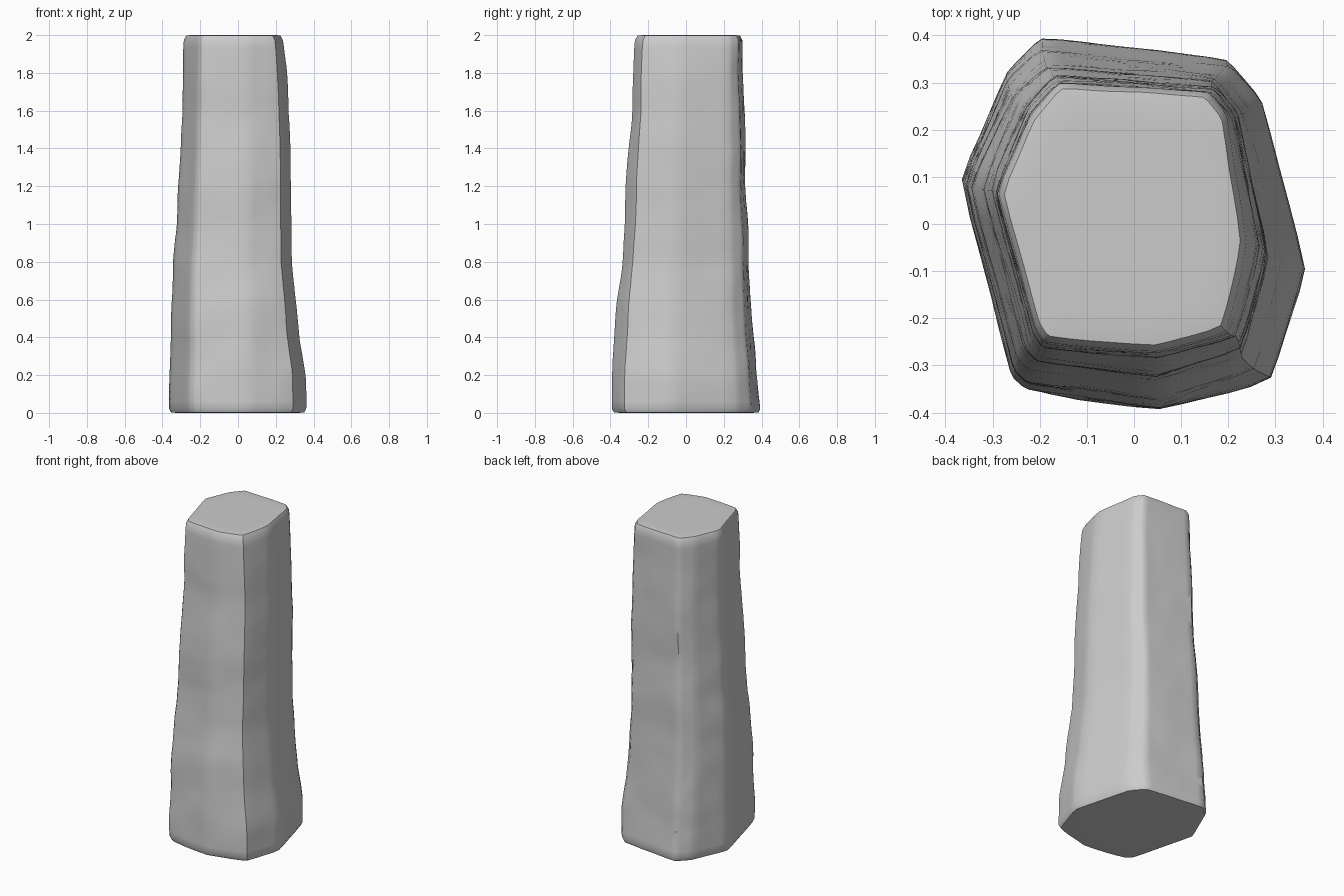
import bpy
import bmesh
from mathutils import Vector, noise

default_cube = bpy.data.objects.get("Cube")
if default_cube:
    bpy.data.objects.remove(default_cube, do_unlink=True)

# Hexagonal outlines at the foot and at the head, counter-clockwise
FOOT = [(.37, -.1), (.27, .27), (.2, .355), (.02, .375), (-.2, .4), (-.27, .33),
        (-.37, .1), (-.26, -.32), (-.23, -.35), (.055, -.4), (.295, -.33)]
HEAD = [(.245, -.04), (.2, .24), (.16, .29), (.02, .3), (-.16, .31), (-.22, .24),
        (-.29, .07), (-.21, -.22), (-.19, -.25), (.05, -.27), (.2, -.23)]

# Silhouette limits at equal height steps from foot to head
LEFT_SIDE = [.37, .365, .33, .31, .285, .285, .285, .28, .27, .26, .24]
RIGHT_SIDE = [.37, .365, .36, .355, .35, .33, .32, .305, .3, .295, .29]
BACK_SIDE = [.4, .375, .36, .345, .335, .33, .315, .32, .31, .3, .3]
FRONT_SIDE = [.4, .395, .38, .365, .34, .325, .32, .305, .285, .285, .27]

HEIGHT = 2.0
RING_STEPS = 48
EDGE_SPLITS = 5


def sample(values, t):
    """Read an evenly spaced list at a fraction between 0 and 1."""
    position = t * (len(values) - 1)
    index = min(int(position), len(values) - 2)
    blend = position - index
    return values[index] * (1 - blend) + values[index + 1] * blend


def outline(t):
    """Blend the two outlines and fit them inside the silhouette."""
    corners = [Vector(a).lerp(Vector(b), t) for a, b in zip(FOOT, HEAD)]
    max_x, min_x = max(c.x for c in corners), min(c.x for c in corners)
    max_y, min_y = max(c.y for c in corners), min(c.y for c in corners)
    fitted = []
    for c in corners:
        x = c.x * (sample(LEFT_SIDE, t) / max_x if c.x > 0
                   else -sample(RIGHT_SIDE, t) / min_x)
        y = c.y * (sample(BACK_SIDE, t) / max_y if c.y > 0
                   else -sample(FRONT_SIDE, t) / min_y)
        fitted.append(Vector((x, y)))
    points = []
    for start, end in zip(fitted, fitted[1:] + fitted[:1]):
        points += [start.lerp(end, k / EDGE_SPLITS) for k in range(EDGE_SPLITS)]
    return points


def add_ring(bm, z, scale=1.0):
    """Add one ring of the column, worn by gentle lumps."""
    t = z / HEIGHT
    centre = Vector((-.02 * t, .02 * t))
    ring = []
    for p in outline(t):
        place = Vector((p.x * 5, p.y * 5, z * 5))
        wear = 1 + .018 * noise.noise(place) + .008 * noise.noise(place * 2.5)
        p = centre + (p - centre) * scale * wear
        ring.append(bm.verts.new((p.x, p.y, z)))
    return ring


# Worn stone column: closed stack of rings with rounded rims
bm = bmesh.new()
rings = [add_ring(bm, 0, s) for s in (.7, .9, .975)]
rings += [add_ring(bm, .02 + (HEIGHT - .045) * i / RING_STEPS)
          for i in range(RING_STEPS + 1)]
rings += [add_ring(bm, HEIGHT, s) for s in (.96, .88, .7)]
for lower, upper in zip(rings, rings[1:]):
    for i in range(len(lower)):
        j = (i + 1) % len(lower)
        bm.faces.new((lower[i], lower[j], upper[j], upper[i]))
bm.faces.new(list(reversed(rings[0])))
bm.faces.new(rings[-1])

mesh = bpy.data.meshes.new("stone_column")
bm.to_mesh(mesh)
bm.free()
column = bpy.data.objects.new("stone_column", mesh)
bpy.context.collection.objects.link(column)

# Soften the corners a little
soften = column.modifiers.new("soften_corners", "SMOOTH")
soften.factor = .5
soften.iterations = 2

# Plain grey stone
stone = bpy.data.materials.new("grey_stone")
stone.use_nodes = True
colour = (.6, .6, .6, 1)
stone.diffuse_color = colour
stone.node_tree.nodes["Principled BSDF"].inputs["Base Color"].default_value = colour
mesh.materials.append(stone)

bpy.ops.object.select_all(action="DESELECT")
column.select_set(True)
bpy.context.view_layer.objects.active = column
bpy.ops.object.shade_smooth_by_angle(angle=.9)
